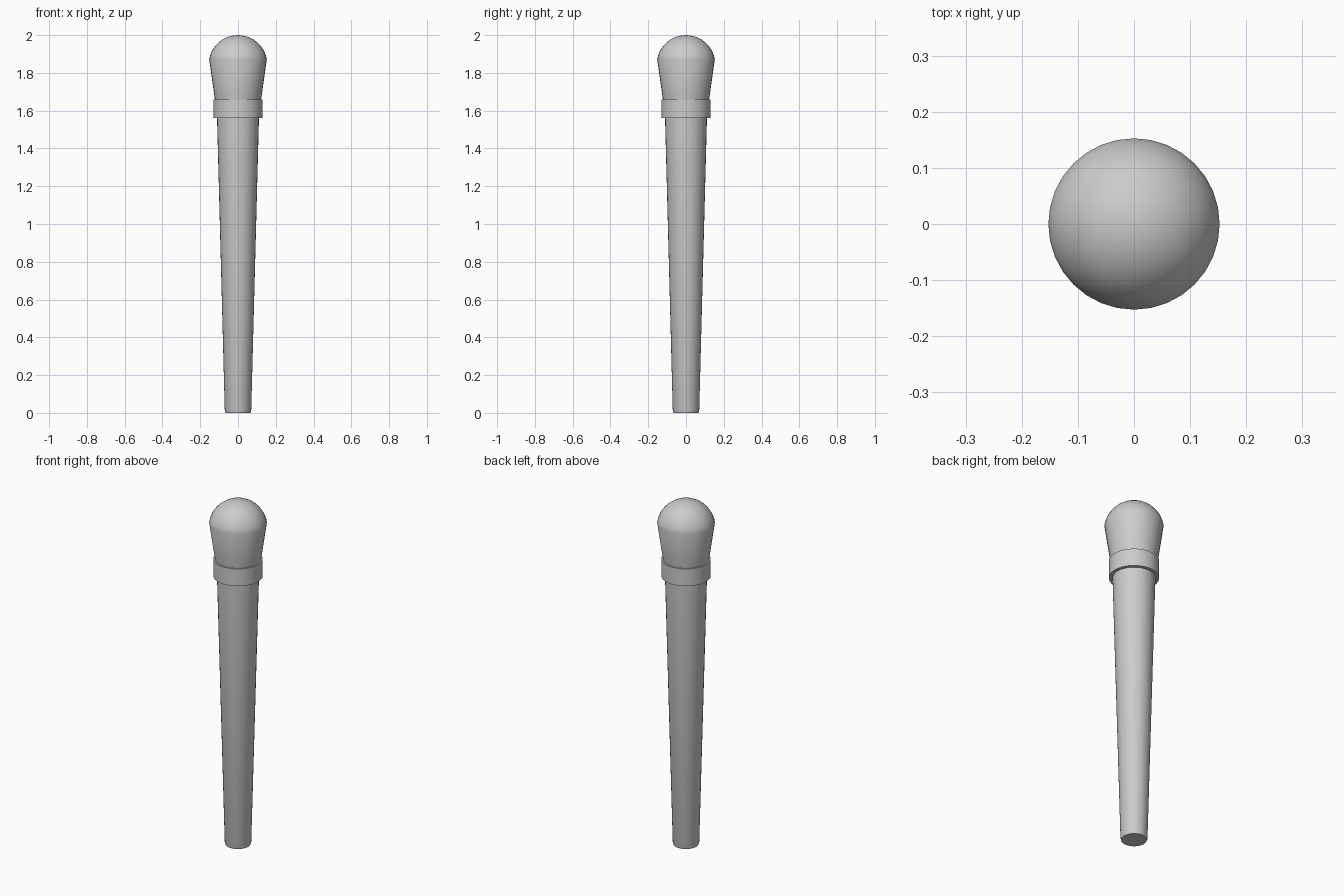
import bpy, bmesh, math

if "Cube" in bpy.data.objects:
    bpy.data.objects.remove(bpy.data.objects["Cube"])

SIDES = 32

def lathe(name, profile):
    """Revolve a bottom-to-top (radius, z) profile around z, closing the ends."""
    bm = bmesh.new()
    rings = []
    for r, z in profile:
        if r == 0:
            rings.append([bm.verts.new((0, 0, z))])
        else:
            rings.append([bm.verts.new((r * math.cos(2 * math.pi * i / SIDES),
                                        r * math.sin(2 * math.pi * i / SIDES), z))
                          for i in range(SIDES)])
    for a, b in zip(rings, rings[1:]):
        for i in range(SIDES):
            j = (i + 1) % SIDES
            if len(b) == 1:
                bm.faces.new((a[i], a[j], b[0]))
            else:
                bm.faces.new((a[i], a[j], b[j], b[i]))
    for ring in (rings[0], rings[-1]):
        if len(ring) > 1:
            bm.faces.new(ring)
    bmesh.ops.recalc_face_normals(bm, faces=bm.faces)
    mesh = bpy.data.meshes.new(name)
    bm.to_mesh(mesh)
    bm.free()
    obj = bpy.data.objects.new(name, mesh)
    bpy.context.collection.objects.link(obj)
    bpy.ops.object.select_all(action='DESELECT')
    obj.select_set(True)
    bpy.context.view_layer.objects.active = obj
    bpy.ops.object.shade_smooth_by_angle(angle=math.radians(35))
    return obj

# Tapered shaft with a slightly eased foot
lathe("shaft", [(0.066, 0), (0.07, 0.012), (0.112, 1.60)])

# Collar band
lathe("collar", [(0.13, 1.56), (0.13, 1.66)])

# Flared grip with a domed top
R, CENTRE = 0.155, 1.845
dome = []
for k in range(11):
    a = math.radians(10 + 8 * k)
    dome.append((R * math.cos(a) if k < 10 else 0, CENTRE + R * math.sin(a)))
lathe("grip", [(0.117, 1.62), (0.123, 1.665)] + dome)
